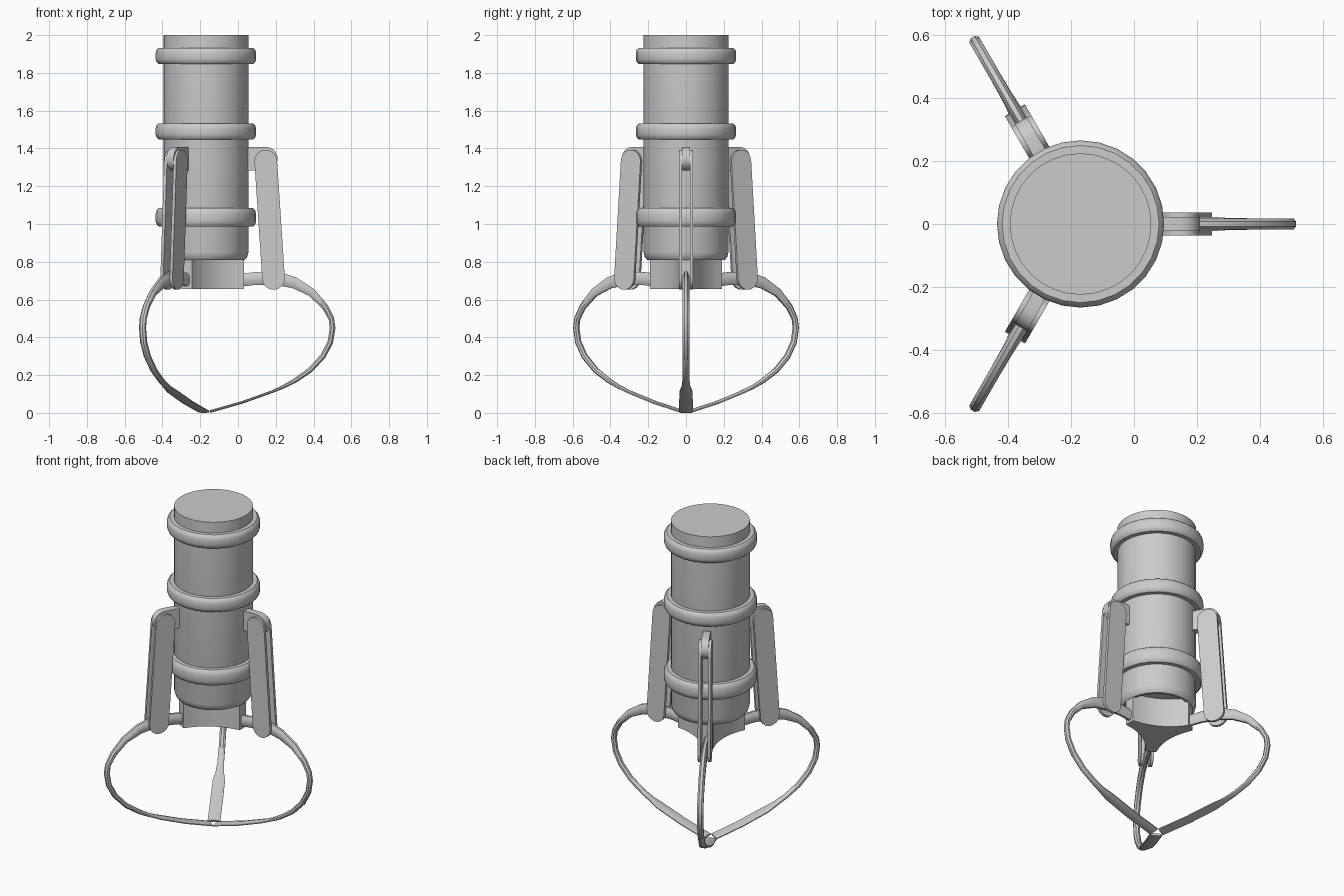
import bpy, bmesh, math
from mathutils import Matrix, Vector

if "Cube" in bpy.data.objects:
    bpy.data.objects.remove(bpy.data.objects["Cube"])

AXIS = -0.17  # x of the vertical centre line


def finish(name, bm, angle=0.0, smooth=True):
    """Turn a bmesh in (radius, side, z) space into an object turned about the axis."""
    bmesh.ops.recalc_face_normals(bm, faces=bm.faces)
    bm.transform(Matrix.Translation((AXIS, 0, 0)) @ Matrix.Rotation(angle, 4, 'Z'))
    me = bpy.data.meshes.new(name)
    bm.to_mesh(me)
    bm.free()
    ob = bpy.data.objects.new(name, me)
    bpy.context.collection.objects.link(ob)
    if smooth:
        bpy.ops.object.select_all(action='DESELECT')
        ob.select_set(True)
        bpy.context.view_layer.objects.active = ob
        bpy.ops.object.shade_smooth_by_angle(angle=math.radians(35))
    return ob


def bridge(bm, a, b):
    n = len(a)
    for i in range(n):
        bm.faces.new((a[i], a[(i + 1) % n], b[(i + 1) % n], b[i]))


def loft(bm, rings, caps=True, closed=False):
    rows = [[bm.verts.new(p) for p in ring] for ring in rings]
    for a, b in zip(rows, rows[1:]):
        bridge(bm, a, b)
    if closed:
        bridge(bm, rows[-1], rows[0])
    elif caps:
        bm.faces.new(rows[0])
        bm.faces.new(rows[-1])


def lathe(name, profile, closed=False, sides=32):
    bm = bmesh.new()
    turn = [2 * math.pi * i / sides for i in range(sides)]
    loft(bm, [[(r * math.cos(t), r * math.sin(t), z) for t in turn] for r, z in profile],
         closed=closed)
    return finish(name, bm)


def bar(name, p, q, half, y0, y1, angle):
    """Flat round-ended bar between two points of the radial plane."""
    p, q = Vector(p), Vector(q)
    start = math.atan2(q.y - p.y, q.x - p.x)
    outline = []
    for c, off in ((q, -math.pi / 2), (p, math.pi / 2)):
        for i in range(11):
            t = start + off + math.pi * i / 10
            outline.append((c.x + half * math.cos(t), c.y + half * math.sin(t)))
    bm = bmesh.new()
    loft(bm, [[(r, y, z) for r, z in outline] for y in (y0, y1)])
    return finish(name, bm, angle)


# Main cylinder with a recessed underside
lathe("body", [(0.225, 2.0), (0.225, 0.85), (0.218, 0.825), (0.205, 0.81),
               (0.19, 0.81), (0.19, 0.835)])

# Rounded collars
for i, z in enumerate((1.89, 1.49, 1.035)):
    h = 0.043 if i < 2 else 0.049
    lathe(f"collar_{i + 1}", [(0.215, z - h), (0.25, z - h), (0.261, z - h * 0.75),
                              (0.266, z - h * 0.4), (0.266, z + h * 0.4),
                              (0.261, z + h * 0.75), (0.25, z + h), (0.215, z + h)],
          closed=True, sides=28)

# Three-armed hub with concave sides
outline = []
for k in range(3):
    m = Matrix.Rotation(k * 2 * math.pi / 3, 2)
    tip = m @ Vector((0.203, 0.032))
    nxt = Matrix.Rotation((k + 1) * 2 * math.pi / 3, 2) @ Vector((0.203, -0.032))
    mid = m @ Vector((math.cos(math.pi / 3), math.sin(math.pi / 3))) * 0.055
    for i in range(11):
        t = i / 10
        outline.append(tip * (1 - t) ** 2 + mid * 2 * t * (1 - t) + nxt * t * t)
bm = bmesh.new()
loft(bm, [[(p.x, p.y, z) for p in outline] for z in (0.655, 0.84)])
finish("hub", bm)

# Finger stations: radius, height, half width sideways, half thickness
FINGER = [(0.16, 0.70, 0.018, 0.034), (0.27, 0.712, 0.018, 0.034), (0.38, 0.712, 0.018, 0.036),
          (0.47, 0.688, 0.018, 0.030), (0.56, 0.637, 0.018, 0.022), (0.63, 0.563, 0.018, 0.017),
          (0.664, 0.50, 0.018, 0.015), (0.671, 0.45, 0.018, 0.015), (0.659, 0.375, 0.018, 0.015),
          (0.62, 0.30, 0.018, 0.015), (0.55, 0.225, 0.018, 0.014), (0.47, 0.17, 0.019, 0.012),
          (0.41, 0.138, 0.023, 0.009), (0.35, 0.112, 0.035, 0.007), (0.19, 0.055, 0.036, 0.007),
          (0.022, 0.007, 0.036, 0.007)]


def finger(name, angle):
    rings = []
    for i, (r, z, w, t) in enumerate(FINGER):
        a, b = FINGER[max(i - 1, 0)], FINGER[min(i + 1, len(FINGER) - 1)]
        d = Vector((b[0] - a[0], b[1] - a[1])).normalized()
        nrm = Vector((-d.y, d.x))
        ring = []
        for k in range(8):
            u = math.pi * (k + 0.5) / 4
            s = 1 / math.cos(math.pi / 8)
            off = nrm * t * s * math.sin(u)
            ring.append((r + off.x, w * s * math.cos(u), z + off.y))
        rings.append(ring)
    bm = bmesh.new()
    loft(bm, rings)
    return finish(name, bm, angle)


# Brackets, paired links and claw fingers, three times around
for k in range(3):
    ang = k * 2 * math.pi / 3
    n = k + 1
    bar(f"bracket_{n}", (0.24, 1.345), (0.317, 1.345), 0.063, -0.022, 0.022, ang)
    for side, tag in ((-1, "a"), (1, "b")):
        bar(f"link_{n}{tag}", (0.317, 1.333), (0.358, 0.712), 0.06,
            side * 0.02, side * 0.037, ang)
    finger(f"finger_{n}", ang)
